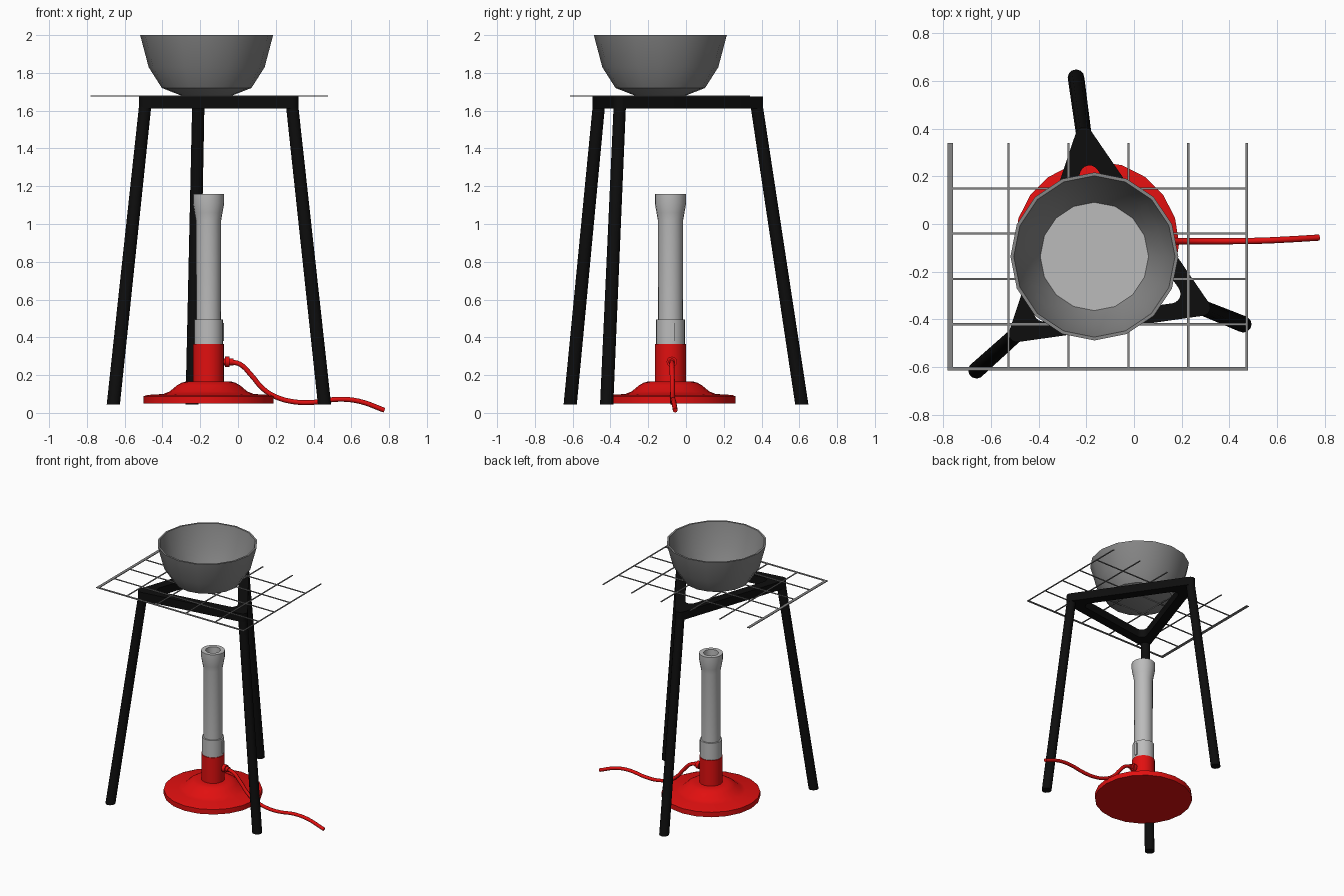
import bpy, bmesh, math
from mathutils import Vector

cube = bpy.data.objects.get("Cube")
if cube:
    bpy.data.objects.remove(cube)


def material(name, rgb):
    m = bpy.data.materials.new(name)
    m.use_nodes = True
    m.diffuse_color = (*rgb, 1)
    m.node_tree.nodes["Principled BSDF"].inputs["Base Color"].default_value = (*rgb, 1)
    return m


RED = material("red enamel", (0.75, 0.005, 0.005))
STEEL = material("light steel", (0.5, 0.5, 0.5))
GREY = material("dark grey", (0.24, 0.24, 0.24))
BLACK = material("black iron", (0.004, 0.004, 0.004))


def finish(bm, name, mat, smooth=True):
    bmesh.ops.recalc_face_normals(bm, faces=bm.faces)
    mesh = bpy.data.meshes.new(name)
    bm.to_mesh(mesh)
    bm.free()
    mesh.materials.append(mat)
    obj = bpy.data.objects.new(name, mesh)
    bpy.context.collection.objects.link(obj)
    if smooth:
        bpy.ops.object.select_all(action="DESELECT")
        obj.select_set(True)
        bpy.context.view_layer.objects.active = obj
        bpy.ops.object.shade_smooth_by_angle(angle=math.radians(32))
    return obj


def bridge(bm, a, b):
    n = len(a)
    for i in range(n):
        bm.faces.new((a[i], a[(i + 1) % n], b[(i + 1) % n], b[i]))


def ring(bm, centre, r, n):
    return [bm.verts.new((centre[0] + r * math.cos(math.tau * i / n),
                          centre[1] + r * math.sin(math.tau * i / n), centre[2]))
            for i in range(n)]


def lathe(name, mat, centre, profile, n):
    """Revolve (radius, height) points about a vertical axis and cap both ends."""
    bm = bmesh.new()
    rings = [ring(bm, (*centre, z), r, n) for r, z in profile]
    for a, b in zip(rings, rings[1:]):
        bridge(bm, a, b)
    bm.faces.new(rings[0])
    bm.faces.new(rings[-1])
    return finish(bm, name, mat)


def box(name, mat, lo, hi):
    bm = bmesh.new()
    bmesh.ops.create_cube(bm, size=1)
    lo, hi = Vector(lo), Vector(hi)
    for v in bm.verts:
        v.co = (lo + hi) / 2 + v.co * (hi - lo)
    return finish(bm, name, mat, smooth=False)


# Burner: weighted foot with column, collar and flared hollow tube
BURNER = (-0.156, -0.082)
lathe("burner_base", RED, BURNER,
      [(0.345, 0.05), (0.345, 0.088), (0.325, 0.095), (0.24, 0.1), (0.205, 0.114),
       (0.168, 0.145), (0.142, 0.16), (0.115, 0.167), (0.082, 0.167), (0.082, 0.365)], 20)
lathe("air_collar", STEEL, BURNER, [(0.077, 0.365), (0.077, 0.495), (0.05, 0.495)], 20)
lathe("burner_tube", STEEL, BURNER,
      [(0.066, 0.49), (0.067, 1.02), (0.074, 1.06), (0.083, 1.11), (0.083, 1.16),
       (0.052, 1.16), (0.048, 1.02), (0.048, 0.6)], 20)
slot_x = BURNER[0] + 0.074
box("air_slot", STEEL, (slot_x, -0.08, 0.38), (slot_x + 0.008, -0.06, 0.475))

# Gas inlet nozzle on the column
inlet = lathe("gas_inlet", RED, (0, 0),
              [(0.018, 0), (0.018, 0.025), (0.028, 0.025), (0.028, 0.05), (0.018, 0.05), (0.018, 0.07)], 12)
inlet.rotation_euler = (0, math.pi / 2, 0)
inlet.location = (-0.095, -0.075, 0.27)

# Flexible gas hose
curve = bpy.data.curves.new("gas_hose", "CURVE")
curve.dimensions = "3D"
curve.bevel_depth = 0.013
curve.bevel_resolution = 2
curve.resolution_u = 4
curve.use_fill_caps = True
path = [(-0.05, -0.075, 0.27), (0.01, -0.075, 0.258), (0.07, -0.073, 0.2),
        (0.13, -0.072, 0.13), (0.2, -0.072, 0.085), (0.3, -0.072, 0.058),
        (0.4, -0.072, 0.056), (0.53, -0.07, 0.072), (0.64, -0.065, 0.062), (0.775, -0.057, 0.014)]
spline = curve.splines.new("BEZIER")
spline.bezier_points.add(len(path) - 1)
for p, co in zip(spline.bezier_points, path):
    p.co = co
    p.handle_left_type = p.handle_right_type = "AUTO"
curve.materials.append(RED)
hose = bpy.data.objects.new("gas_hose", curve)
bpy.context.collection.objects.link(hose)

# Tripod: corners of the top frame and feet, in counter-clockwise order
CORNERS = [Vector(c) for c in ((-0.49, -0.46), (0.285, -0.35), (-0.21, 0.372))]
FEET = [(-0.66, -0.613), (0.458, -0.42), (-0.243, 0.613)]
LEG_R, FILLET, ARC = 0.035, 0.04, 6

for side, top, foot in zip(("front_right", "front_left", "back"), CORNERS, FEET):
    bm = bmesh.new()
    low = ring(bm, (*foot, 0.045), LEG_R, 12)
    high = ring(bm, (*top, 1.64), LEG_R * 0.93, 12)
    bridge(bm, low, high)
    bm.faces.new(low)
    bm.faces.new(high)
    finish(bm, side + "_leg", BLACK)

# Triangular top frame with rounded outer and inner corners
outer, inner = [], []
for i, c in enumerate(CORNERS):
    to_prev = (CORNERS[i - 1] - c).normalized()
    to_next = (CORNERS[(i + 1) % 3] - c).normalized()
    bisector = (to_prev + to_next).normalized()
    half = to_prev.angle(to_next) / 2
    inner_centre = c + bisector * (LEG_R + FILLET) / math.sin(half)
    mid = math.atan2(-bisector.y, -bisector.x)
    sweep = math.pi / 2 - half
    for k in range(ARC + 1):
        a = mid + sweep * (2 * k / ARC - 1)
        d = Vector((math.cos(a), math.sin(a)))
        outer.append(c + d * LEG_R)
        inner.append(inner_centre + d * FILLET)
bm = bmesh.new()
loops = [[bm.verts.new((p.x, p.y, z)) for p in pts]
         for pts, z in ((outer, 1.612), (outer, 1.675), (inner, 1.675), (inner, 1.612))]
for k in range(4):
    bridge(bm, loops[k], loops[(k + 1) % 4])
finish(bm, "tripod_frame", BLACK)

# Wire grid: one broad bar on two edges, thin wires elsewhere, open at the back
Z0, Z1 = 1.675, 1.68
for i in range(6):
    x = -0.781 + 0.251 * i
    w = 0.022 if i == 0 else 0.009
    x = min(x, 0.477 - w)
    box(f"grid_wire_long_{i}", GREY, (x, -0.615, Z0), (x + w, 0.34, Z1))
for i in range(5):
    y = -0.615 + 0.19 * i
    w = 0.015 if i == 0 else 0.009
    box(f"grid_wire_cross_{i}", GREY, (-0.78, y, Z0), (0.477, y + w, Z1))

# Evaporating bowl with a paler floor
BOWL = (-0.166, -0.136)
lathe("bowl", GREY, BOWL,
      [(0.135, 1.68), (0.237, 1.72), (0.307, 1.83), (0.352, 2.0),
       (0.338, 2.0), (0.293, 1.835), (0.226, 1.73)], 16)
lathe("bowl_floor", STEEL, BOWL, [(0.227, 1.729), (0.227, 1.733)], 16)
